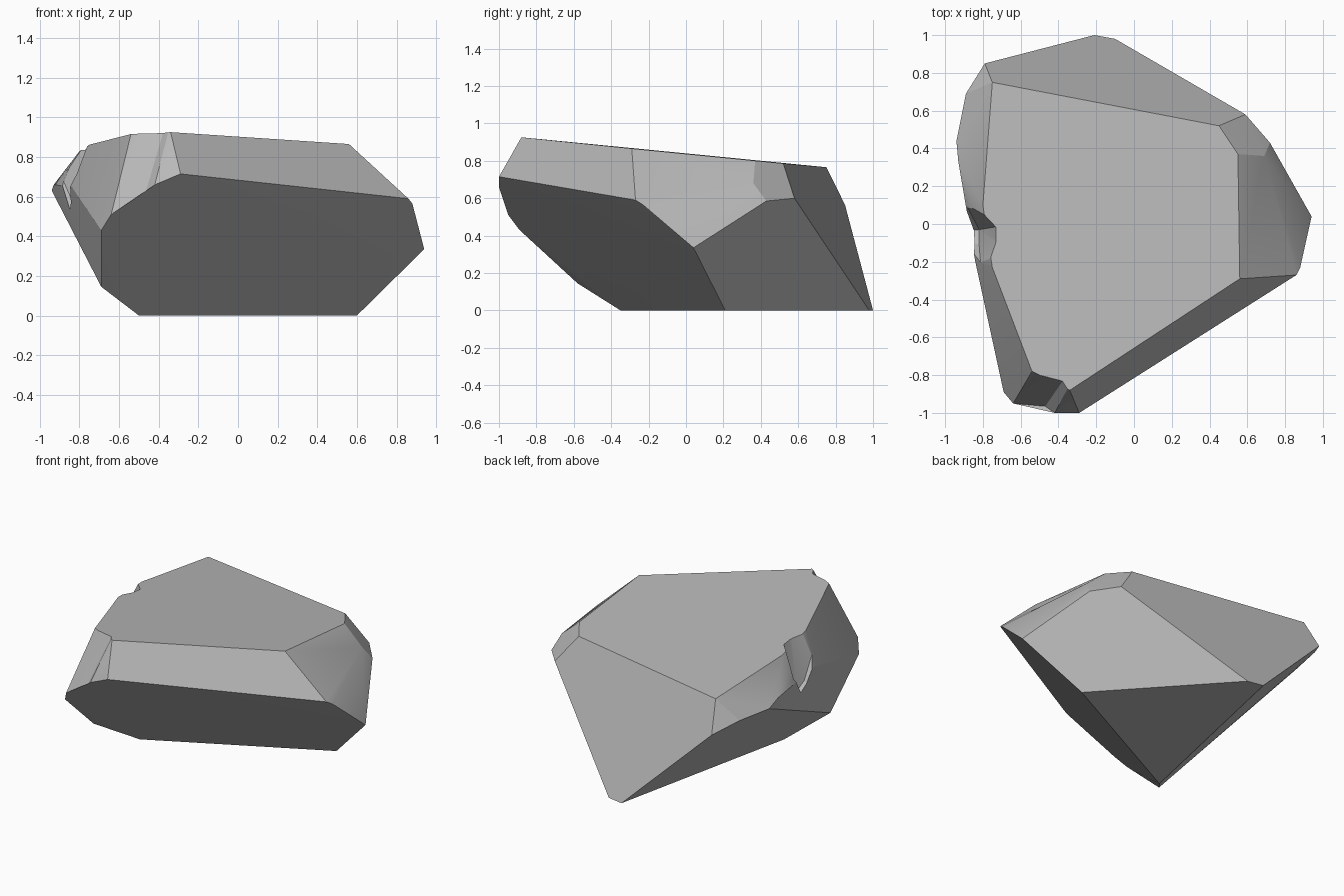
import bpy
import bmesh
import math

old = bpy.data.objects.get("Cube")
if old:
    bpy.data.objects.remove(old, do_unlink=True)

# One plain stone colour
stone = bpy.data.materials.new("grey_stone")
stone.use_nodes = True
stone.diffuse_color = (0.48, 0.48, 0.48, 1)
bsdf = stone.node_tree.nodes["Principled BSDF"]
bsdf.inputs["Base Color"].default_value = stone.diffuse_color
bsdf.inputs["Roughness"].default_value = 0.9


def top_height(x, y):
    """Height of the gently tilted top face."""
    return 0.838 - 0.002 * x - 0.0986 * y


def hull_object(name, corners):
    """Wrap a tight faceted solid around a few corner points."""
    bm = bmesh.new()
    for corner in corners:
        bm.verts.new(corner)
    result = bmesh.ops.convex_hull(bm, input=bm.verts[:])
    loose = set(result["geom_interior"] + result["geom_unused"])
    bmesh.ops.delete(bm, geom=[v for v in loose if isinstance(v, bmesh.types.BMVert)],
                     context="VERTS")
    bmesh.ops.dissolve_limit(bm, angle_limit=math.radians(2),
                             verts=bm.verts[:], edges=bm.edges[:])
    bmesh.ops.recalc_face_normals(bm, faces=bm.faces[:])
    mesh = bpy.data.meshes.new(name)
    bm.to_mesh(mesh)
    bm.free()
    mesh.materials.append(stone)
    obj = bpy.data.objects.new(name, mesh)
    bpy.context.collection.objects.link(obj)
    return obj


def carve(target, name, corners):
    """Cut a faceted chip out of the target, then drop the cutter."""
    cutter = hull_object(name, corners)
    cutter.hide_render = True
    bpy.ops.object.select_all(action="DESELECT")
    target.select_set(True)
    bpy.context.view_layer.objects.active = target
    mod = target.modifiers.new(name, "BOOLEAN")
    mod.operation = "DIFFERENCE"
    mod.solver = "EXACT"
    mod.object = cutter
    bpy.ops.object.modifier_apply(modifier=mod.name)
    bpy.data.objects.remove(cutter, do_unlink=True)


# Flat foot on the ground
foot = [(x, y, 0) for x, y in
        [(-0.5, -0.35), (0.6, 0.21), (-0.1, 0.98), (-0.21, 1.0)]]

# Outline of the tilted top face
top = [(x, y, top_height(x, y)) for x, y in
       [(-0.75, 0.75), (0.45, 0.52), (0.55, 0.37), (0.56, -0.29),
        (-0.34, -0.88), (-0.54, -0.78), (-0.75, -0.23), (-0.8, 0.1)]]

# Overhanging front edge
front = [(-0.69, -0.58, 0.145), (-0.69, -0.89, 0.43), (-0.64, -0.95, 0.51),
         (-0.42, -1.0, 0.66), (-0.29, -1.0, 0.715), (-0.345, -0.95, 0.8)]

# Shoulder along the +x side, round to the back corner
shoulder = [(0.86, -0.27, 0.59), (0.88, -0.23, 0.565), (0.94, 0.04, 0.335),
            (0.72, 0.43, 0.585), (0.69, 0.36, 0.68), (0.59, 0.58, 0.6)]

# Rounded rim along the -x side
rim = [(-0.79, 0.85, 0.565), (-0.89, 0.69, 0.63), (-0.94, 0.44, 0.63),
       (-0.93, 0.33, 0.66), (-0.87, 0.1, 0.6), (-0.84, -0.2, 0.65)]

rock = hull_object("rock", foot + top + front + shoulder + rim)

# Wedge-shaped notch in the -x rim
lid = 0.95
carve(rock, "side_notch",
      [(-0.7, -0.01, lid), (-0.7, -0.1, lid), (-0.8, -0.36, lid),
       (-1.0, -0.36, lid), (-1.0, 0.32, lid),
       (-0.82, -0.03, 0.54), (-0.82, -0.11, 0.58), (-1.0, -0.05, 0.5)])

# Shallow hollow chipped from the front corner
carve(rock, "corner_chip",
      [(-0.54, -0.775, lid), (-0.37, -0.82, lid), (-0.335, -0.88, lid),
       (-0.7, -1.1, lid), (-0.35, -1.1, lid),
       (-0.64, -0.95, 0.51), (-0.47, -0.965, 0.61), (-0.42, -1.0, 0.66)])

# Soft shading over the shallow facets, crisp main edges
bpy.ops.object.select_all(action="DESELECT")
rock.select_set(True)
bpy.context.view_layer.objects.active = rock
bpy.ops.object.shade_smooth_by_angle(angle=math.radians(20))
